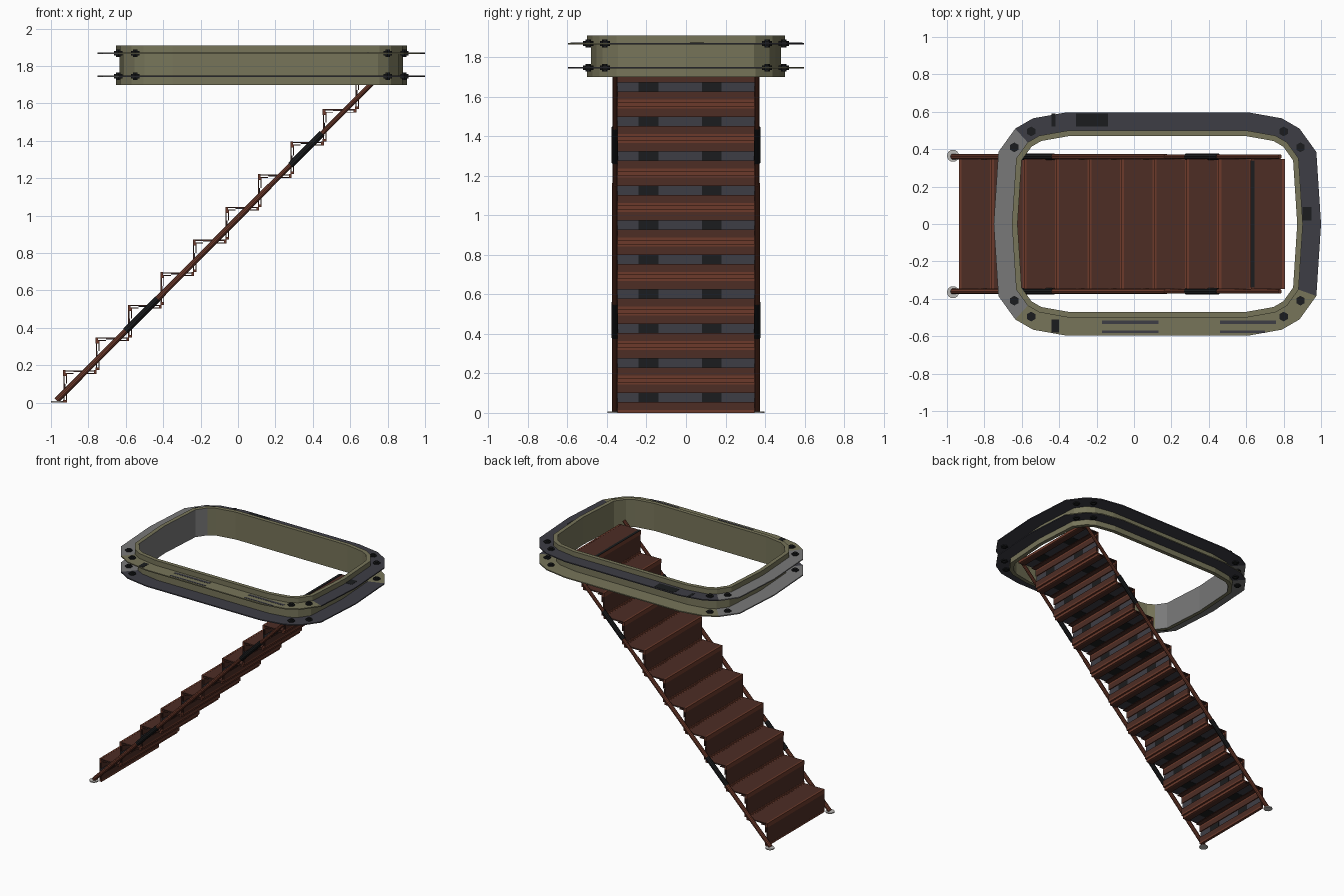
import bpy, bmesh, math
from mathutils import Vector, Matrix

if "Cube" in bpy.data.objects:
    bpy.data.objects.remove(bpy.data.objects["Cube"])

def mat(name, c):
    m = bpy.data.materials.new(name)
    m.diffuse_color = (*c, 1)
    m.use_nodes = True
    m.node_tree.nodes["Principled BSDF"].inputs["Base Color"].default_value = m.diffuse_color
    return m

OLIVE = mat("olive_paint", (.185, .178, .102))
DARK = mat("dark_blue_grey", (.048, .048, .060))
GREY = mat("bare_grey", (.19, .19, .19))
BROWN = mat("dark_brown", (.074, .026, .018))
RUST = mat("rust_edge", (.150, .042, .024))
BLACK = mat("black_steel", (.011, .012, .013))
LIGHT = mat("light_foot", (.50, .49, .47))

def finish(name, bm, mats):
    bmesh.ops.recalc_face_normals(bm, faces=bm.faces)
    me = bpy.data.meshes.new(name)
    bm.to_mesh(me)
    bm.free()
    for m in mats:
        me.materials.append(m)
    ob = bpy.data.objects.new(name, me)
    bpy.context.collection.objects.link(ob)
    return ob

def add_box(bm, lo, hi, M=None, mi=0):
    lo, hi = Vector(lo), Vector(hi)
    T = Matrix.Translation((lo + hi) / 2) @ Matrix.Diagonal((*(hi - lo), 1))
    vs = bmesh.ops.create_cube(bm, size=1, matrix=(M @ T) if M else T)["verts"]
    for f in {f for v in vs for f in v.link_faces}:
        f.material_index = mi

def add_cyl(bm, a, b, r, seg, mi=0):
    a, b = Vector(a), Vector(b)
    q = (b - a).to_track_quat('Z', 'Y').to_matrix().to_4x4()
    vs = bmesh.ops.create_cone(bm, cap_ends=True, segments=seg, radius1=r, radius2=r,
                               depth=(b - a).length, matrix=Matrix.Translation((a + b) / 2) @ q)["verts"]
    for f in {f for v in vs for f in v.link_faces}:
        f.material_index = mi

# ---- hatch outline: rounded rectangle mirrored from one quarter
CX = .125
Q = [(.875, 0), (.85, .385), (.76, .51), (.665, .565), (.485, .597)]
OUT = (Q + [(-x, y) for x, y in reversed(Q)]
       + [(-x, -y) for x, y in Q[1:]] + [(x, -y) for x, y in reversed(Q[1:])])

def inset(d):
    pts = [Vector(p) for p in OUT]
    res = []
    for i, p in enumerate(pts):
        e1 = (p - pts[i - 1]).normalized()
        e2 = (pts[(i + 1) % len(pts)] - p).normalized()
        n1, n2 = Vector((-e1.y, e1.x)), Vector((-e2.y, e2.x))
        m = (n1 + n2).normalized()
        res.append(p + m * d / m.dot(n1))
    return res

def ring(name, section, mats, rule):
    """Sweep a closed (inset, z) section round the outline."""
    bm = bmesh.new()
    loops = [[bm.verts.new((p.x + CX, p.y, z)) for p in inset(d)] for d, z in section]
    n = len(OUT)
    for k, L in enumerate(loops):
        N = loops[(k + 1) % len(loops)]
        for i in range(n):
            j = (i + 1) % n
            bm.faces.new((L[i], L[j], N[j], N[i]))
    bmesh.ops.recalc_face_normals(bm, faces=bm.faces)
    for f in bm.faces:
        f.material_index = rule(f.calc_center_median(), f.normal)
    return finish(name, bm, mats)

# hatch wall with thicker top and bottom rims; bare grey inside the left end
ring("hatch_frame",
     [(.127, 1.70), (.097, 1.70), (.097, 1.745), (.117, 1.745), (.117, 1.87),
      (.097, 1.87), (.097, 1.91), (.127, 1.91)], [OLIVE, GREY],
     lambda c, n: 1 if c.x < -.5 and n.x > .7 else 0)

# thin flange plates
def top_rule(c, n):
    if c.x < -.59:
        return 1
    if n.z < -.5:
        return 2
    return 0 if c.y < -.33 else 2

def low_rule(c, n):
    if c.x < -.59:
        return 1
    if n.z < -.5:
        return 2
    return 0 if c.y > .33 else 2

for nm, z, rule in (("upper_flange", 1.868, top_rule), ("lower_flange", 1.746, low_rule)):
    ring(nm, [(0, z - .004), (.12, z - .004), (.12, z + .004), (0, z + .004)],
         [OLIVE, GREY, DARK], rule)

# bolts through both flanges
bm = bmesh.new()
for sx in (-1, 1):
    for sy in (-1, 1):
        for x, y in ((.765, .41), (.675, .495)):
            for z in (1.868, 1.746):
                p = (CX + sx * x, sy * y)
                add_cyl(bm, (*p, z - .012), (*p, z + .012), .026, 6)
                add_cyl(bm, (*p, z - .02), (*p, z + .02), .014, 6)
finish("flange_bolts", bm, [BLACK])

# worn paint patches on the upper flange
bm = bmesh.new()
for x0, x1, y0, y1, mi in ((-.17, .13, -.535, -.515, 0), (-.17, .13, -.583, -.57, 0),
                           (.46, .76, -.535, -.515, 0), (.46, .70, -.583, -.57, 0),
                           (-.44, -.40, -.58, -.51, 1), (-.31, -.14, .52, .59, 1),
                           (-.44, -.42, .52, .59, 1), (.90, .95, .02, .09, 1)):
    add_box(bm, (x0, y0, 1.871), (x1, y1, 1.8735), mi=mi)
finish("worn_patches", bm, [DARK, BLACK])

# ---- folded sheet step panels: local x = width, y = length, z = outward face
RISE, RUN, X0, W = .1745, .1735, -.935, .347

def panel(bm, M, L):
    add_box(bm, (-W, .012, -.007), (W, L - .012, -.001), M, 0)      # sheet
    add_box(bm, (-W, .055, -.010), (W, L - .055, -.007), M, 2)      # dark back
    for y in (-.13, .19):
        add_box(bm, (y - .05, .056, -.0115), (y + .05, L - .056, -.010), M, 3)
    for a, b in ((0, .014), (L - .014, L)):                         # edge folds
        add_box(bm, (-W, a, -.020), (W, b, 0), M, 1)
    for a, b in ((.014, .055), (L - .055, L - .014)):               # return lips
        add_box(bm, (-W, a, -.020), (W, b, -.015), M, 0)

def frame(u, v, w, o):
    return Matrix.Translation(o) @ Matrix((u, v, w)).transposed().to_4x4()

risers, treads = bmesh.new(), bmesh.new()
for i in range(10):
    x, z = X0 + RUN * i, RISE * i
    panel(risers, frame((0, -1, 0), (0, 0, 1), (-1, 0, 0), (x, 0, z)), RISE - .018)
    panel(treads, frame((0, -1, 0), (1, 0, 0), (0, 0, 1), (x, 0, z + RISE)), RUN + .006)
# dark slot at the foot of the last riser
add_box(risers, (X0 + RUN * 9 - .003, -.34, RISE * 10 - .001), (X0 + RUN * 9 + .017, .34, RISE * 10 + .002), mi=3)
for nm, b in (("stair_risers", risers), ("stair_treads", treads)):
    finish(nm, b, [BROWN, RUST, DARK, BLACK])

# ---- side rails with black sleeves, and feet
def on_rail(x, y):
    return (x, y, (x + .97) * 1.006 + .012)

rails, feet = bmesh.new(), bmesh.new()
for s in (-1, 1):
    y = s * .36
    add_cyl(rails, on_rail(-.97, y), on_rail(.78, y), .013, 10, 0)
    add_cyl(rails, on_rail(-.97, y), on_rail(.17, y), .0155, 10, 0)
    for a, b in ((-.60, -.43), (.28, .45)):
        add_cyl(rails, on_rail(a, y), on_rail(b, y), .0175, 10, 1)
    add_cyl(feet, (-.968, s * .365, 0), (-.968, s * .365, .008), .032, 16)
finish("stair_rails", rails, [RUST, BLACK])
finish("rail_feet", feet, [LIGHT])
